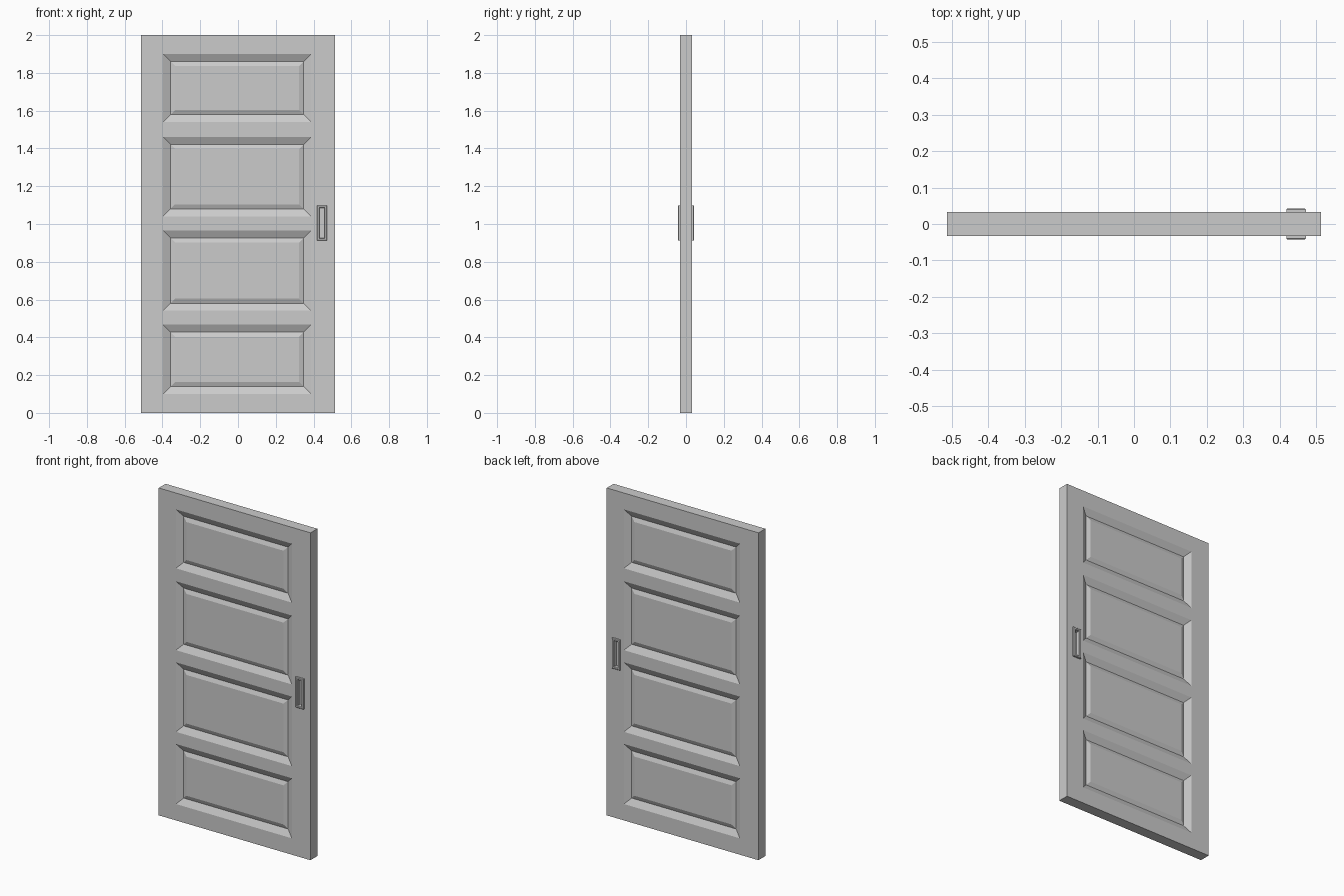
import bpy, bmesh

if "Cube" in bpy.data.objects:
    bpy.data.objects.remove(bpy.data.objects["Cube"])

W, T = 0.513, 0.033                       # door half width, half thickness
PANELS = [(0.10, 0.467), (0.541, 0.966), (1.04, 1.461), (1.54, 1.90)]
HX, HZ = (0.418, 0.472), (0.912, 1.098)   # flush pull outline


def finish(bm, name):
    bmesh.ops.recalc_face_normals(bm, faces=bm.faces[:])
    me = bpy.data.meshes.new(name)
    bm.to_mesh(me)
    bm.free()
    ob = bpy.data.objects.new(name, me)
    bpy.context.collection.objects.link(ob)
    return ob


def nested(name, side, rings):
    """Closed rectangle shell: each ring is (inset, distance from door centre)."""
    bm = bmesh.new()
    loops = []
    for d, y in rings:
        x0, x1, z0, z1 = HX[0] + d, HX[1] - d, HZ[0] + d, HZ[1] - d
        loops.append([bm.verts.new((x, side * y, z)) for x, z in
                      ((x0, z0), (x1, z0), (x1, z1), (x0, z1))])
    for a, b in zip(loops, loops[1:]):
        for i in range(4):
            k = (i + 1) % 4
            bm.faces.new((a[i], a[k], b[k], b[i]))
    bm.faces.new(loops[0])
    bm.faces.new(loops[-1])
    return finish(bm, name)


# Door slab: gridded front and back, joined round the rim
bm = bmesh.new()
zs = [0] + [z for p in PANELS for z in p] + [2]
sides = []
for xs, y in (((-W, -0.397, 0.387, W), -T), ((-W, -0.387, 0.397, W), T)):
    sides.append([[bm.verts.new((x, y, z)) for z in zs] for x in xs])
fields = []
for g in sides:
    for i in range(3):
        for j in range(len(zs) - 1):
            f = bm.faces.new((g[i][j], g[i + 1][j], g[i + 1][j + 1], g[i][j + 1]))
            if i == 1 and j % 2 == 1:
                fields.append(f)
f, b = sides
n = len(zs) - 1
rim = ([(i, 0) for i in range(3)] + [(3, j) for j in range(n)] +
       [(i, n) for i in range(3, 0, -1)] + [(0, j) for j in range(n, 0, -1)])
for (i, j), (k, l) in zip(rim, rim[1:] + rim[:1]):
    bm.faces.new((f[i][j], f[k][l], b[k][l], b[i][j]))
bmesh.ops.recalc_face_normals(bm, faces=bm.faces[:])

# Sunken panels with raised fields
for width, depth in ((0.039, -0.02), (0.025, 0.01)):
    bmesh.ops.inset_individual(bm, faces=fields, thickness=width, depth=depth,
                               use_even_offset=True)
door = finish(bm, "door_slab")

# Flush pulls let into both faces
for side, label in ((-1, "front"), (1, "back")):
    cutter = nested("pull_slot_cutter_" + label, side, [(0.008, 0.014), (0.008, 0.06)])
    cutter.hide_render = True
    cutter.hide_viewport = True
    mod = door.modifiers.new("pull_slot_" + label, 'BOOLEAN')
    mod.operation = 'DIFFERENCE'
    mod.solver = 'EXACT'
    mod.object = cutter
    nested("flush_pull_" + label, side,
           [(0.009, 0.015), (0.009, 0.032), (0, 0.032), (0, 0.040), (0.003, 0.043),
            (0.011, 0.043), (0.014, 0.040), (0.014, 0.018)])
